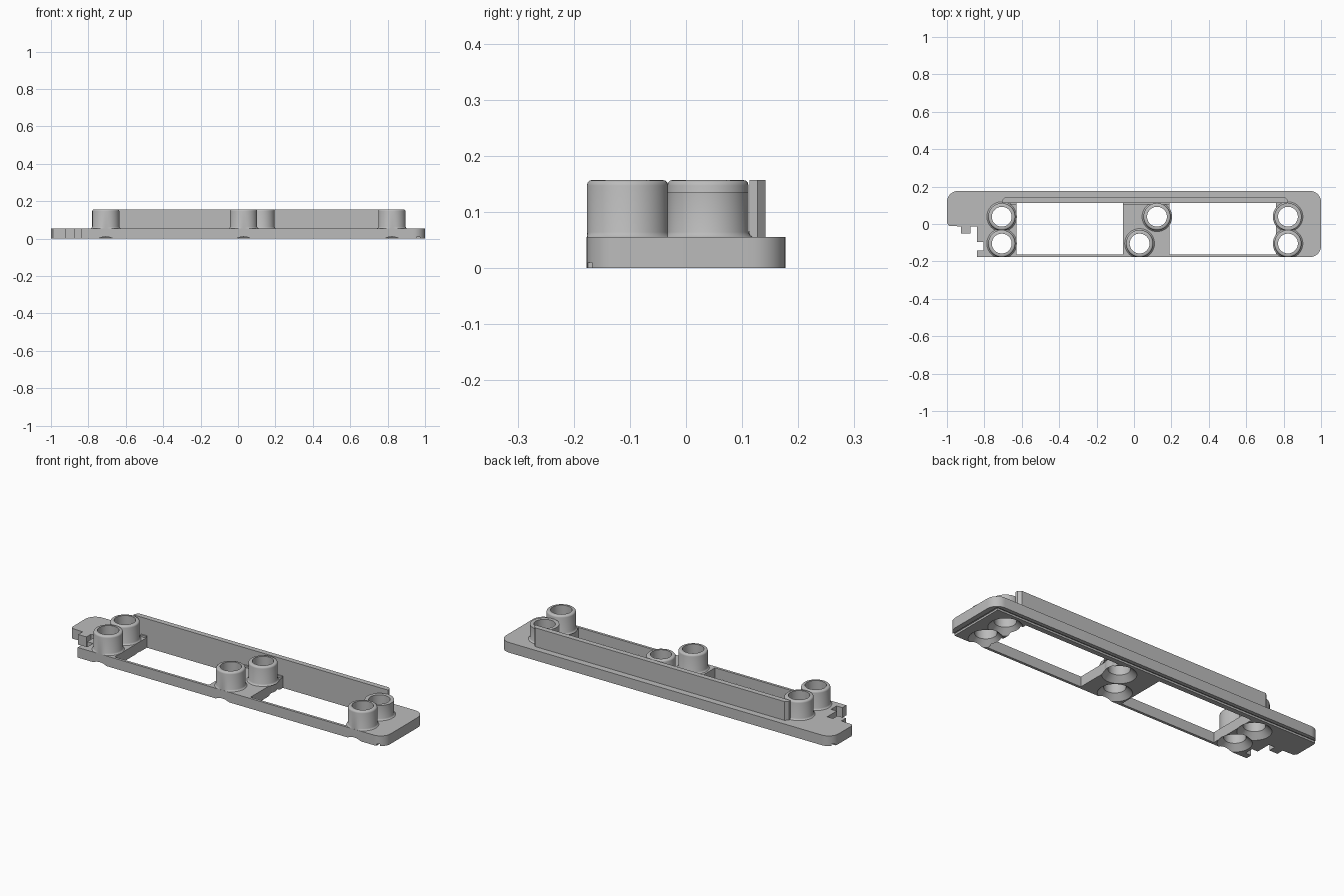
import bpy, bmesh, math

if "Cube" in bpy.data.objects:
    bpy.data.objects.remove(bpy.data.objects["Cube"])

grey = bpy.data.materials.new("plain grey")
grey.diffuse_color = (0.5, 0.5, 0.5, 1)
grey.use_nodes = True
grey.node_tree.nodes["Principled BSDF"].inputs["Base Color"].default_value = grey.diffuse_color


def finish(bm, name):
    bmesh.ops.recalc_face_normals(bm, faces=bm.faces)
    mesh = bpy.data.meshes.new(name)
    bm.to_mesh(mesh)
    bm.free()
    obj = bpy.data.objects.new(name, mesh)
    bpy.context.collection.objects.link(obj)
    mesh.materials.append(grey)
    return obj


def prism(name, outline, z0, z1):
    """Extrude a flat outline from z0 to z1."""
    bm = bmesh.new()
    face = bm.faces.new([bm.verts.new((x, y, z0)) for x, y in outline])
    new = bmesh.ops.extrude_face_region(bm, geom=[face])["geom"]
    bmesh.ops.translate(bm, vec=(0, 0, z1 - z0),
                        verts=[v for v in new if isinstance(v, bmesh.types.BMVert)])
    return finish(bm, name)


def box(name, x0, x1, y0, y1, z0, z1):
    return prism(name, [(x0, y0), (x1, y0), (x1, y1), (x0, y1)], z0, z1)


def turned(name, profile, cx, cy, y_min=-9, n=48):
    """Solid of revolution from (radius, z) rings, trimmed flat at y_min."""
    bm = bmesh.new()
    rings = []
    for r, z in profile:
        rings.append([bm.verts.new((cx + r * math.cos(2 * math.pi * i / n),
                                    max(cy + r * math.sin(2 * math.pi * i / n), y_min), z))
                      for i in range(n)])
    for a, b in zip(rings, rings[1:]):
        for i in range(n):
            j = (i + 1) % n
            bm.faces.new((a[i], a[j], b[j], b[i]))
    bm.faces.new(rings[0])
    bm.faces.new(rings[-1])
    return finish(bm, name)


def combine(target, other, operation):
    bpy.context.view_layer.objects.active = target
    mod = target.modifiers.new("combine", "BOOLEAN")
    mod.object, mod.operation, mod.solver = other, operation, "EXACT"
    bpy.ops.object.modifier_apply(modifier=mod.name)
    bpy.data.objects.remove(other)


def corner(cx, cy, r, start):
    return [(cx + r * math.cos(math.radians(start + a)),
             cy + r * math.sin(math.radians(start + a))) for a in range(0, 91, 10)]


W, TOP, HIGH = 0.177, 0.055, 0.157

# base plate with rounded corners and a stepped cut-out on the left
outline = corner(0.94, -W + 0.06, 0.06, -90) + corner(0.94, W - 0.06, 0.06, 0) \
    + corner(-0.94, W - 0.06, 0.06, 90)
outline += [(-1, 0.005), (-0.99, -0.01), (-0.925, -0.013), (-0.925, -0.052), (-0.875, -0.052),
            (-0.875, -0.013), (-0.84, -0.013), (-0.84, -0.095), (-0.805, -0.095),
            (-0.805, -0.143), (-0.84, -0.143), (-0.84, -W)]
plate = prism("base_plate", outline, 0, TOP)

# two long windows
for x0, x1 in ((-0.627, -0.06), (0.19, 0.76)):
    combine(plate, box("window_cutter", x0, x1, -0.163, 0.113, -0.1, 0.1), "DIFFERENCE")

# seal groove on the underside, along the back and the right end
groove = [(-1.1, 0.14), (0.955, 0.14), (0.955, -0.3), (0.972, -0.3), (0.972, 0.156), (-1.1, 0.156)]
combine(plate, prism("groove_cutter", groove, -0.1, 0.01), "DIFFERENCE")

# tubes with a small foot fillet and a rounded rim; one is cut lower
R, BORE = 0.0725, 0.053
tubes = [(-0.707, 0.039, HIGH), (-0.707, -0.1045, HIGH), (0.123, 0.039, HIGH),
         (0.03, -0.1045, HIGH), (0.823, 0.039, 0.135), (0.823, -0.1045, HIGH)]
for x, y, top in tubes:
    profile = [(R, 0.002), (R, 0.0545), (R + 0.008, 0.0545), (R + 0.003, 0.058), (R, 0.064)]
    if top == HIGH:
        profile += [(R - 0.01 + 0.01 * math.cos(t), top - 0.01 + 0.01 * math.sin(t))
                    for t in (0, math.pi / 6, math.pi / 3, math.pi / 2)]
    else:
        profile.append((R, top))
    combine(plate, turned("tube", profile, x, y, -0.1765), "UNION")

# bores with countersunk undersides
for x, y, top in tubes:
    bore = [(BORE + 0.04, -0.01), (BORE, 0.03), (BORE, 0.3)]
    combine(plate, turned("bore_cutter", bore, x, y), "DIFFERENCE")

# upright wall along the back, with chamfered ends
wall = prism("back_wall", [(-0.707, 0.113), (0.823, 0.113), (0.823, 0.127), (0.808, 0.142),
                           (-0.692, 0.142), (-0.707, 0.127)], TOP, HIGH)

# small ledges where the wall meets the plate
for x0, x1 in ((-0.66, -0.627), (-0.06, 0.19)):
    box("wall_foot", x0, x1, 0.105, 0.1135, TOP, 0.065)

for obj in bpy.context.scene.objects:
    obj.select_set(True)
bpy.context.view_layer.objects.active = plate
bpy.ops.object.shade_smooth_by_angle(angle=math.radians(35))
